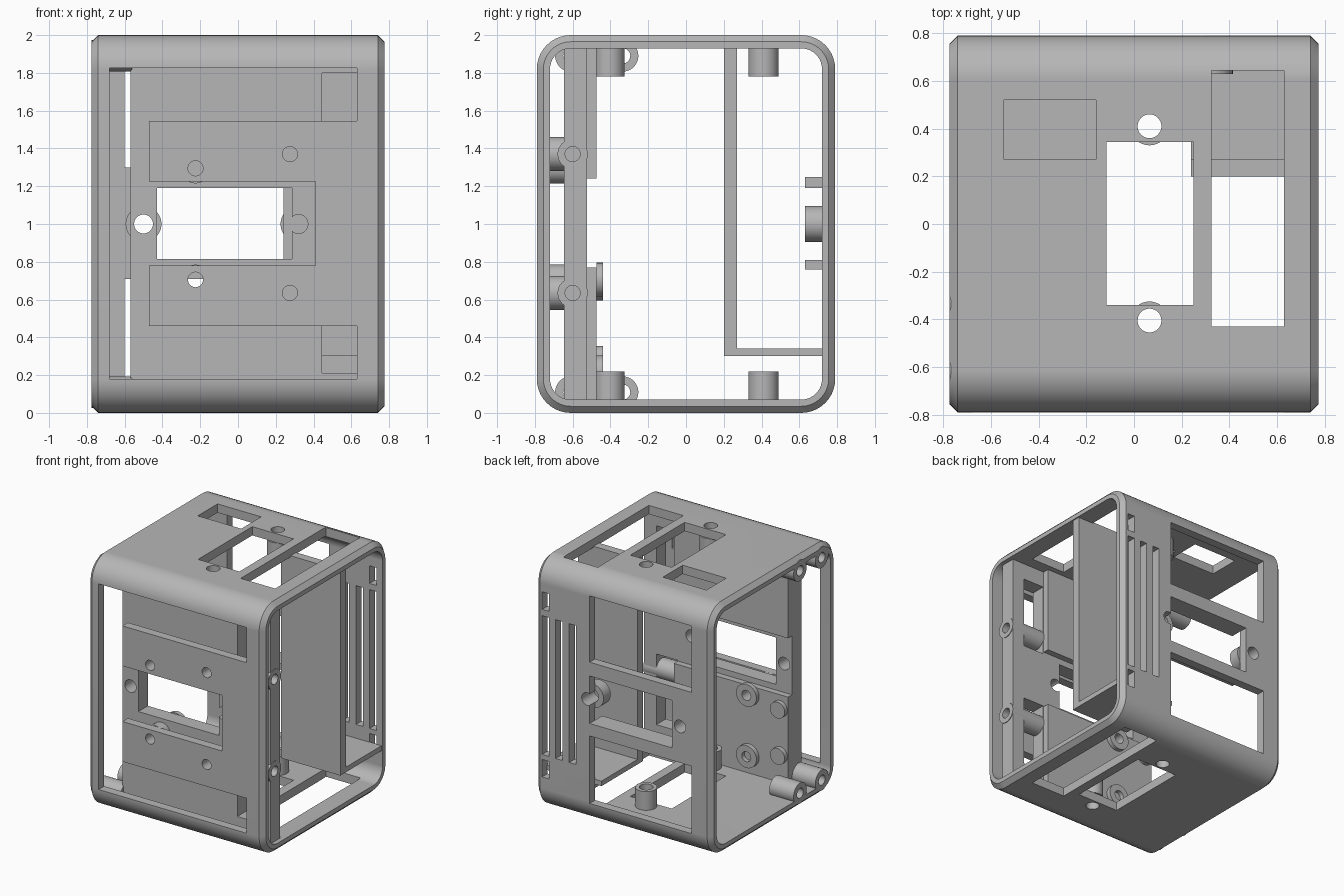
import bpy, bmesh, math
from mathutils import Vector

cube = bpy.data.objects.get("Cube")
if cube:
    bpy.data.objects.remove(cube, do_unlink=True)

grey = bpy.data.materials.new("matte_grey")
grey.use_nodes = True
COLOR = (0.47, 0.47, 0.47, 1)
grey.diffuse_color = COLOR
grey.node_tree.nodes["Principled BSDF"].inputs["Base Color"].default_value = COLOR


def finish(name, bm):
    bmesh.ops.recalc_face_normals(bm, faces=bm.faces)
    mesh = bpy.data.meshes.new(name)
    bm.to_mesh(mesh)
    bm.free()
    mesh.materials.append(grey)
    obj = bpy.data.objects.new(name, mesh)
    bpy.context.collection.objects.link(obj)
    return obj


def add_box(bm, xs, ys, zs):
    v = [bm.verts.new((x, y, z)) for x in xs for y in ys for z in zs]
    for f in ((0, 1, 3, 2), (4, 6, 7, 5), (0, 4, 5, 1), (2, 3, 7, 6), (0, 2, 6, 4), (1, 5, 7, 3)):
        bm.faces.new([v[i] for i in f])


def bridge(bm, rings):
    n = len(rings[0])
    for a, b in zip(rings, rings[1:]):
        for i in range(n):
            j = (i + 1) % n
            bm.faces.new((a[i], a[j], b[j], b[i]))


def circle(bm, axis, at, r, t, n=32):
    """Ring of verts around an axis; 'at' gives the other two coordinates."""
    ring = []
    for i in range(n):
        a = math.tau * i / n
        p = [at[0] + r * math.cos(a), at[1] + r * math.sin(a)]
        p.insert("xyz".index(axis), t)
        ring.append(bm.verts.new(p))
    return ring


def add_rod(bm, axis, at, r, span):
    rings = [circle(bm, axis, at, r, t) for t in span]
    bridge(bm, rings)
    for ring in rings:
        bm.faces.new(ring)


def tube(name, axis, at, r, hole, span):
    bm = bmesh.new()
    spec = [(hole, span[0]), (r, span[0]), (r, span[1]), (hole, span[1])]
    rings = [circle(bm, axis, at, rr, t) for rr, t in spec]
    bridge(bm, rings + rings[:1])
    return finish(name, bm)


def block(name, xs, ys, zs):
    bm = bmesh.new()
    add_box(bm, xs, ys, zs)
    return finish(name, bm)


def cut(obj, bm):
    cutter = finish("cutter", bm)
    cutter.hide_render = True
    mod = obj.modifiers.new("cut", 'BOOLEAN')
    mod.operation, mod.solver, mod.object = 'DIFFERENCE', 'EXACT', cutter
    mod.use_self = True
    deps = bpy.context.evaluated_depsgraph_get()
    mesh = bpy.data.meshes.new_from_object(obj.evaluated_get(deps))
    obj.modifiers.clear()
    obj.data = mesh
    bpy.data.objects.remove(cutter, do_unlink=True)


def rounded_ring(bm, x, inset, n=10):
    """Rounded rectangle in the yz plane."""
    r, ring = 0.18 - inset, []
    for k, (sy, sz) in enumerate(((1, 1), (-1, 1), (-1, -1), (1, -1))):
        for i in range(n + 1):
            a = math.pi / 2 * (k + i / n)
            ring.append(bm.verts.new((x, sy * 0.61 + r * math.cos(a), 1 + sz * 0.82 + r * math.sin(a))))
    return ring


# Shell: rounded tube with chamfered ends
END, CH, WALL = 0.775, 0.035, 0.07
bm = bmesh.new()
rings = [rounded_ring(bm, x, i) for x, i in ((-END, WALL), (-END, CH), (CH - END, 0),
                                            (END - CH, 0), (END, CH), (END, WALL))]
bridge(bm, rings + rings[:1])
shell = finish("shell", bm)

POSTS = [(-0.225, 1.295, 0.08), (-0.225, 0.705, 0.08), (0.275, 1.37, 0.09), (0.275, 0.635, 0.09)]
SCREW_X = (-0.5, 0.32)
SCREW_Y = (-0.405, 0.41)
FRONT, BACK = (-0.85, -0.69), (0.69, 0.85)

# Front opening leaving two tongues
bm = bmesh.new()
outline = [(-0.68, 0.18), (0.63, 0.18), (0.63, 0.46), (-0.47, 0.46), (-0.47, 0.78), (0.41, 0.78)]
outline += [(x, 2.005 - z) for x, z in reversed(outline)]
bridge(bm, [[bm.verts.new((x, y, z)) for x, z in outline] for y in FRONT])
bm.verts.ensure_lookup_table()
n = len(outline)
for s in (0, n):
    bm.faces.new([bm.verts[s + i] for i in range(n)])
for x, z, r in POSTS:
    add_rod(bm, 'y', (x, z), 0.04, FRONT)
# Back windows, vents and screw holes
for zs in ((1.3, 1.83), (0.17, 0.71)):
    add_box(bm, (-0.6, 0.3), BACK, zs)
add_box(bm, (-0.43, 0.3), BACK, (0.81, 1.19))
for x in (0.42, 0.54, 0.66):
    add_box(bm, (x, x + 0.06), BACK, (0.45, 1.56))
for zs in ((0.27, 0.41), (1.61, 1.75)):
    add_box(bm, (0.66, 0.72), BACK, zs)
for x in SCREW_X:
    add_rod(bm, 'y', (x, 1.0), 0.05, BACK)
# Top and bottom openings
for zs in ((-0.1, 0.1), (1.9, 2.1)):
    add_box(bm, (-0.115, 0.25), (-0.34, 0.345), zs)
    add_box(bm, (0.325, 0.63), (-0.43, 0.645), zs)
    for y in SCREW_Y:
        add_rod(bm, 'z', (0.065, y), 0.05, zs)
add_box(bm, (-0.545, -0.16), (0.27, 0.52), (1.9, 2.1))
cut(shell, bm)

# Inner panel behind the front opening
panel = block("inner_panel", (-0.57, 0.74), (-0.645, -0.525), (0.05, 1.95))
bm = bmesh.new()
deep = (-0.7, -0.4)
add_box(bm, (-0.43, 0.285), deep, (0.815, 1.19))
for zs in ((1.225, 1.8), (0.21, 0.775)):
    add_box(bm, (0.445, 0.63), deep, zs)
for x in SCREW_X:
    add_rod(bm, 'y', (x, 1.0), 0.05, deep)
add_rod(bm, 'y', (-0.225, 0.705), 0.04, deep)
for z in (1.37, 0.635):
    add_rod(bm, 'x', (-0.6, z), 0.04, (0.64, 0.8))
cut(panel, bm)
lower = block("panel_lower_plate", (-0.57, 0.44), (-0.525, -0.475), (0.06, 0.77))
block("panel_upper_plate", (-0.57, 0.44), (-0.525, -0.475), (1.24, 1.94))
bm = bmesh.new()
add_rod(bm, 'y', (-0.225, 0.705), 0.04, deep)
cut(lower, bm)

# Spacers between tongues and panel
for x, z, r in POSTS:
    tube("front_spacer", 'y', (x, z), r, 0.04, (-0.72, -0.645))

# Mounting pegs on the back of the panel
for z in (0.705, 0.215):
    tube("ring_peg", 'y', (-0.225, z), 0.09, 0.04, (-0.475, -0.40 - 0.04))
for z in (0.66, 0.29):
    bm = bmesh.new()
    add_rod(bm, 'y', (-0.5, z), 0.065, (-0.48, -0.44))
    finish("small_peg", bm)

# Screw bosses on the right end of the panel and the left end corners
for z in (1.37, 0.635):
    tube("side_boss", 'x', (-0.6, z), 0.08, 0.04, (0.44, 0.745))
for z in (1.89, 0.11):
    for y in (-0.61, -0.335):
        tube("corner_boss", 'x', (y, z), 0.083, 0.04, (-END, -0.56))

# Screw bosses inside the top, bottom and back
for y in SCREW_Y:
    for span in ((0.07, 0.22), (1.78, 1.93)):
        tube("vertical_boss", 'z', (0.065, y), 0.08, 0.05, span)
for x in SCREW_X:
    tube("back_boss", 'y', (x, 1.0), 0.095, 0.05, (0.63, 0.72))

# Rails beside the middle back window
for zs in ((0.76, 0.81), (1.19, 1.25)):
    block("back_rail", (-0.43, 0.3), (0.63, 0.72), zs)

# Inner compartment
block("compartment_wall", (0.24, 0.765), (0.2, 0.27), (0.3, 1.94))
block("compartment_floor", (0.24, 0.765), (0.27, 0.725), (0.3, 0.34))

# Smooth curved faces, keeping edges sharp
for obj in bpy.context.scene.objects:
    if obj.type == 'MESH':
        bpy.ops.object.select_all(action='DESELECT')
        obj.select_set(True)
        bpy.context.view_layer.objects.active = obj
        bpy.ops.object.shade_smooth_by_angle(angle=math.radians(30))
        weighted = obj.modifiers.new("weighted_normals", 'WEIGHTED_NORMAL')
        weighted.keep_sharp = True
